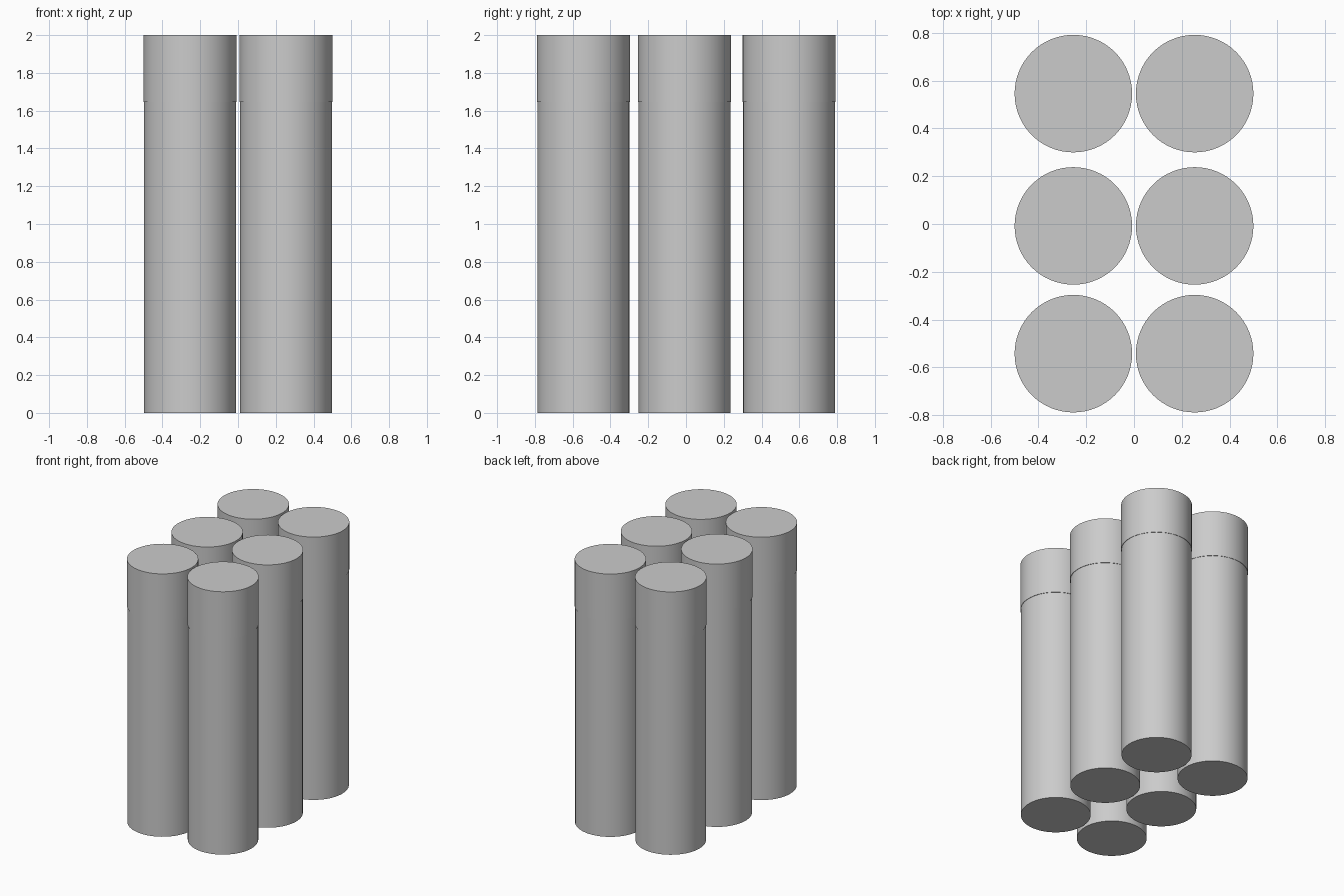
import bpy

if "Cube" in bpy.data.objects:
    bpy.data.objects.remove(bpy.data.objects["Cube"])

BODY_R, CAP_R = 0.243, 0.246
CAP_BASE, TOP = 1.645, 2.0


def cylinder(name, x, y, radius, z0, z1):
    bpy.ops.mesh.primitive_cylinder_add(
        vertices=64, radius=radius, depth=z1 - z0, location=(x, y, (z0 + z1) / 2))
    obj = bpy.context.object
    obj.name = name
    bpy.ops.object.shade_smooth_by_angle()
    return obj


# Two columns and three rows of capped tubes
for col, x in (("left", -0.254), ("right", 0.254)):
    for row, y in (("front", -0.543), ("middle", -0.008), ("back", 0.546)):
        # Long lower tube
        cylinder(f"tube_body_{row}_{col}", x, y, BODY_R, 0, CAP_BASE)
        # Slightly wider cap
        cylinder(f"tube_cap_{row}_{col}", x, y, CAP_R, CAP_BASE, TOP)
